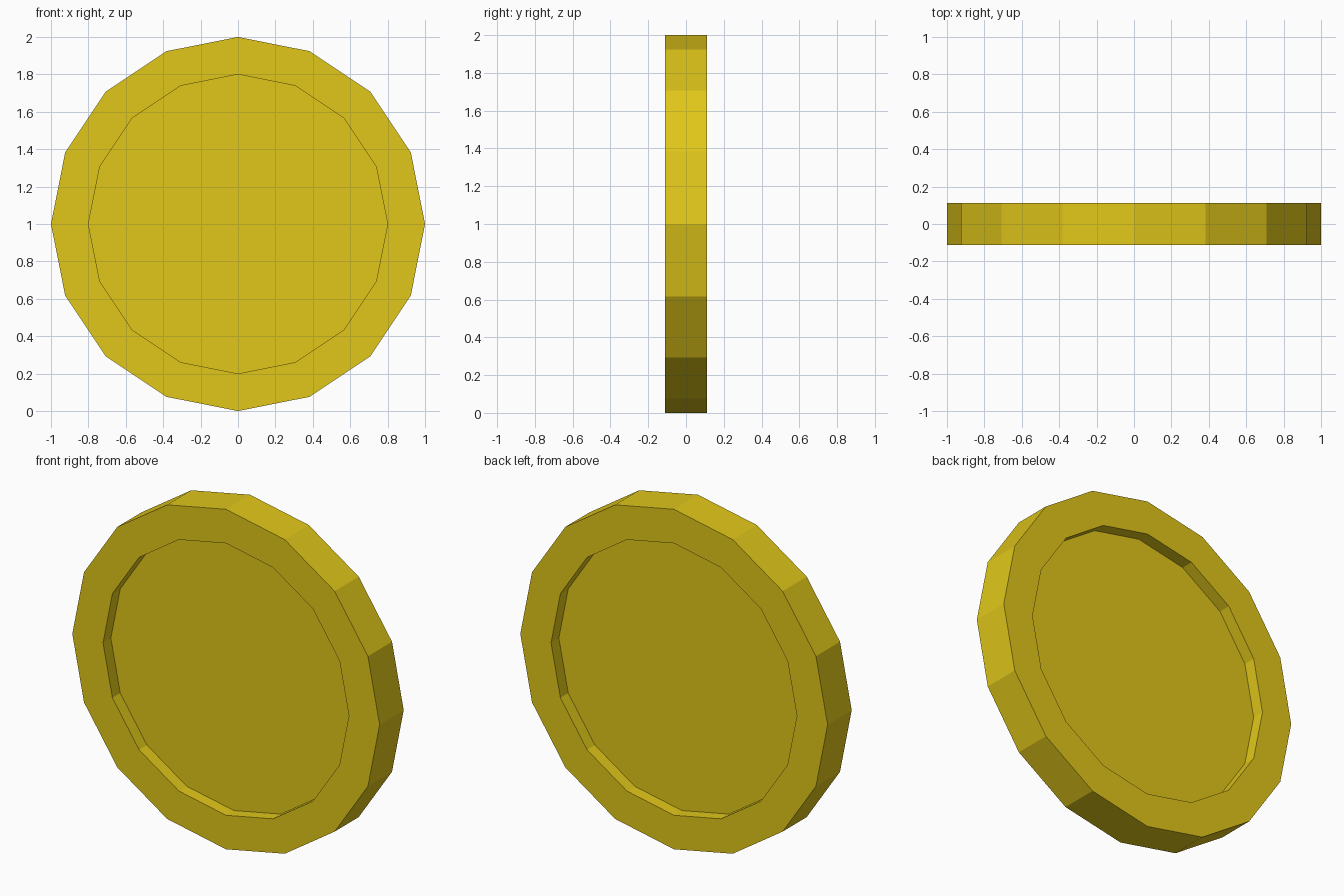
import bpy, bmesh, math
from mathutils import Matrix

if "Cube" in bpy.data.objects:
    bpy.data.objects.remove(bpy.data.objects["Cube"])

SIDES, RADIUS, INNER = 16, 1.0, 0.8
THICK, DEPTH = 0.224, 0.073

# Coin disc: 16-sided cylinder lying along y
bm = bmesh.new()
place = Matrix.Translation((0, 0, RADIUS)) @ Matrix.Rotation(math.pi / 2, 4, 'X')
bmesh.ops.create_cone(bm, cap_ends=True, segments=SIDES, radius1=RADIUS,
                      radius2=RADIUS, depth=THICK, matrix=place)
bmesh.ops.recalc_face_normals(bm, faces=bm.faces)

# Raised rim: inset both caps and sink the centres
caps = [f for f in bm.faces if len(f.verts) == SIDES]
for cap in caps:
    bmesh.ops.inset_region(bm, faces=[cap], use_even_offset=True,
                           thickness=(RADIUS - INNER) * math.cos(math.pi / SIDES))
    normal = cap.normal.copy()
    floor = bmesh.ops.extrude_discrete_faces(bm, faces=[cap])["faces"][0]
    bmesh.ops.translate(bm, verts=floor.verts, vec=-normal * DEPTH)
bmesh.ops.recalc_face_normals(bm, faces=bm.faces)

mesh = bpy.data.meshes.new("coin")
bm.to_mesh(mesh)
bm.free()
coin = bpy.data.objects.new("coin", mesh)
bpy.context.collection.objects.link(coin)

# Gold colour
gold = bpy.data.materials.new("gold")
gold.diffuse_color = (0.75, 0.57, 0.01, 1)
gold.use_nodes = True
gold.node_tree.nodes["Principled BSDF"].inputs["Base Color"].default_value = gold.diffuse_color
mesh.materials.append(gold)
